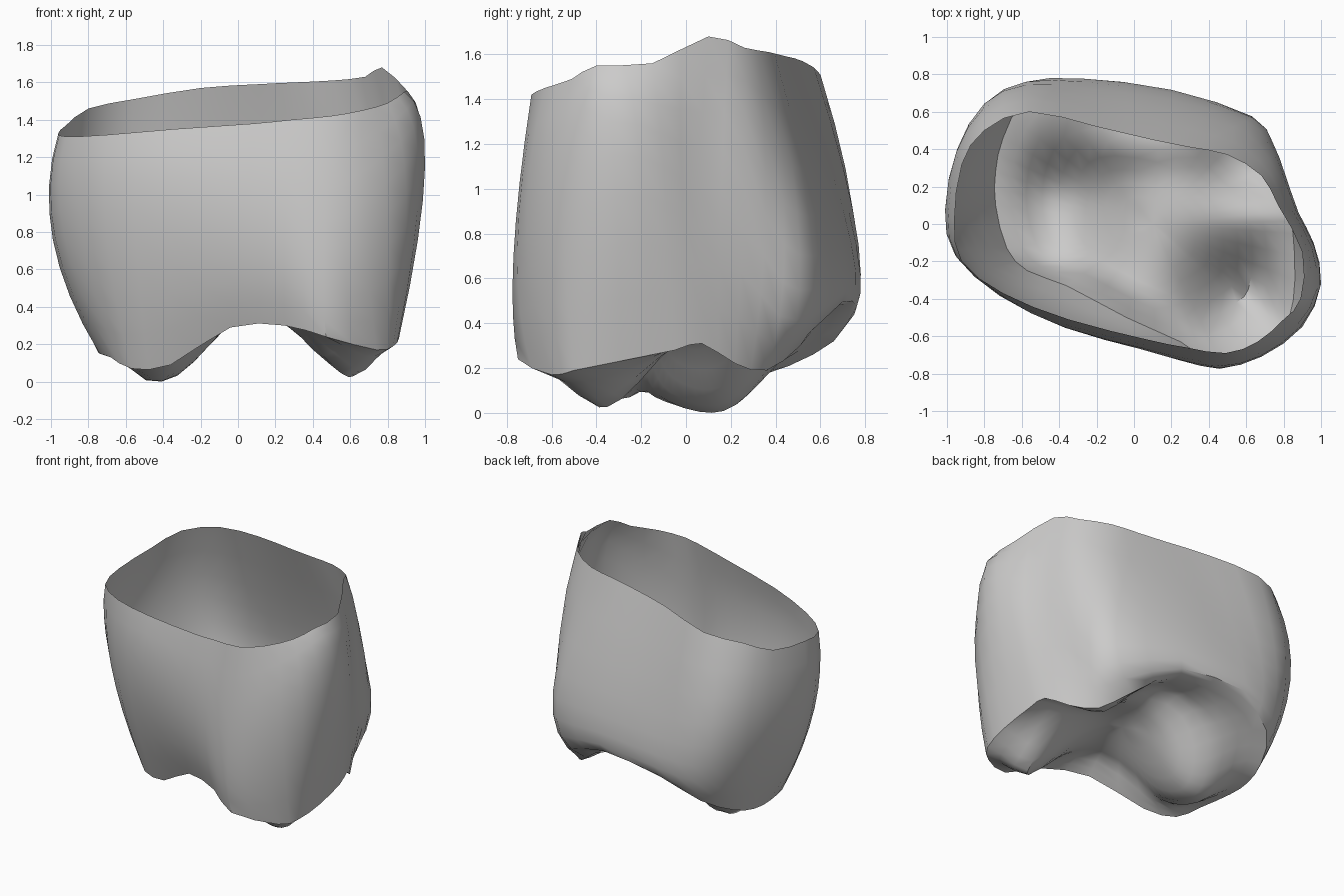
import bpy
import bmesh
import math
from mathutils import Vector

cube = bpy.data.objects.get("Cube")
if cube:
    bpy.data.objects.remove(cube)

# Enamel colour
enamel = bpy.data.materials.new("grey_enamel")
enamel.use_nodes = True
colour = (0.6, 0.595, 0.59, 1)
enamel.diffuse_color = colour
enamel.node_tree.nodes["Principled BSDF"].inputs["Base Color"].default_value = colour

# Three guide loops of the crown, in hundredths, running from the -x side round the front
RIM = [(-96, 2, 133), (-92, -20, 131), (-70, -37, 132), (-35, -51, 135), (8, -62, 138),
       (28, -66, 140), (49, -69, 142), (66, -63, 145), (80, -51, 149), (89, -40, 155),
       (90, -15, 156), (77, 10, 168), (68, 26, 163), (50, 37, 161), (30, 41, 160),
       (10, 45, 159), (-20, 52, 157), (-56, 60, 151), (-80, 50, 146), (-92, 32, 137)]
BELLY = [(-99, 10, 76), (-93, -14, 78), (-70, -37, 75), (-37, -54, 80), (2, -66, 80),
         (25, -73, 80), (46, -77, 70), (68, -71, 80), (90, -55, 100), (100, -32, 115),
         (96, -10, 110), (88, 6, 100), (81, 26, 100), (74, 44, 75), (63, 57, 70),
         (20, 70, 75), (-27, 76, 75), (-58, 76, 75), (-79, 65, 78), (-93, 40, 80)]
EDGE = [(-74, 10, 15), (-68, -13, 13), (-57, -25, 7), (-36, -33, 9), (-4, -50, 29),
        (25, -63, 30), (47, -75, 24), (74, -60, 17), (83, -50, 19), (86, -30, 23),
        (85, -5, 28), (82, 7, 31), (74, 22, 22), (60, 36, 19), (44, 51, 30),
        (15, 66, 48), (-30, 73, 45), (-58, 66, 32), (-70, 46, 21), (-74, 28, 16)]


def refine(loop):
    """Insert a smooth midpoint between neighbours of a closed loop."""
    pts = [Vector(p) / 100 for p in loop]
    n = len(pts)
    result = []
    for i, p in enumerate(pts):
        a, b, c = pts[i - 1], pts[(i + 1) % n], pts[(i + 2) % n]
        result += [p, (9 * (p + b) - a - c) / 16]
    return result


def cusp(p, x, y, left, right, front, back):
    """Rounded peak with its own spread towards each side."""
    dx, dy = p.x - x, p.y - y
    return math.exp(-dx * dx / (left if dx < 0 else right) - dy * dy / (front if dy < 0 else back))


def chewing_height(p):
    """Two main cusps and a minor one pointing down, with a raised fold along the back."""
    z = 0.46
    z -= 0.46 * cusp(p, -0.42, 0.12, 0.35, 0.13, 0.4, 0.14)
    z -= 0.45 * cusp(p, 0.66, -0.4, 0.15, 0.12, 0.12, 0.11)
    z -= 0.24 * cusp(p, 0.58, 0.32, 0.06, 0.06, 0.04, 0.05)
    return z + 0.08 * cusp(p, -0.05, 0.42, 0.12, 0.12, 0.01, 0.02)


def wall_row(t):
    """Quadratic sweep from rim through belly to lower edge."""
    a, b, c = (1 - t) * (1 - 2 * t), 4 * t * (1 - t), t * (2 * t - 1)
    return [r * a + m * b + e * c for r, m, e in zip(rim, belly, edge)]


def floor_row(t):
    row = []
    for e in edge:
        p = e.lerp(centre, t)
        p.z = e.z + (chewing_height(p) - e.z) * min(1, 3.5 * t)
        row.append(p)
    return row


rim, belly, edge = refine(RIM), refine(BELLY), refine(EDGE)
centre = Vector((0.1, 0, 0))
centre.z = chewing_height(centre)

# Open shell: outer wall, then the chewing surface closing the bottom
WALL_STEPS, FLOOR_STEPS = 8, 10
rows = [wall_row(i / WALL_STEPS) for i in range(WALL_STEPS + 1)]
rows += [floor_row(i / FLOOR_STEPS) for i in range(1, FLOOR_STEPS)]

bm = bmesh.new()
rings = [[bm.verts.new(p) for p in row] for row in rows]
count = len(rim)
for upper, lower in zip(rings, rings[1:]):
    for i in range(count):
        j = (i + 1) % count
        bm.faces.new((upper[i], lower[i], lower[j], upper[j]))
tip = bm.verts.new(centre)
for i in range(count):
    bm.faces.new((rings[-1][i], tip, rings[-1][(i + 1) % count]))
bm.normal_update()

mesh = bpy.data.meshes.new("tooth_crown")
bm.to_mesh(mesh)
bm.free()
mesh.materials.append(enamel)
crown = bpy.data.objects.new("tooth_crown", mesh)
bpy.context.collection.objects.link(crown)
bpy.context.view_layer.objects.active = crown
crown.select_set(True)
bpy.ops.object.shade_smooth_by_angle(angle=math.radians(40))
